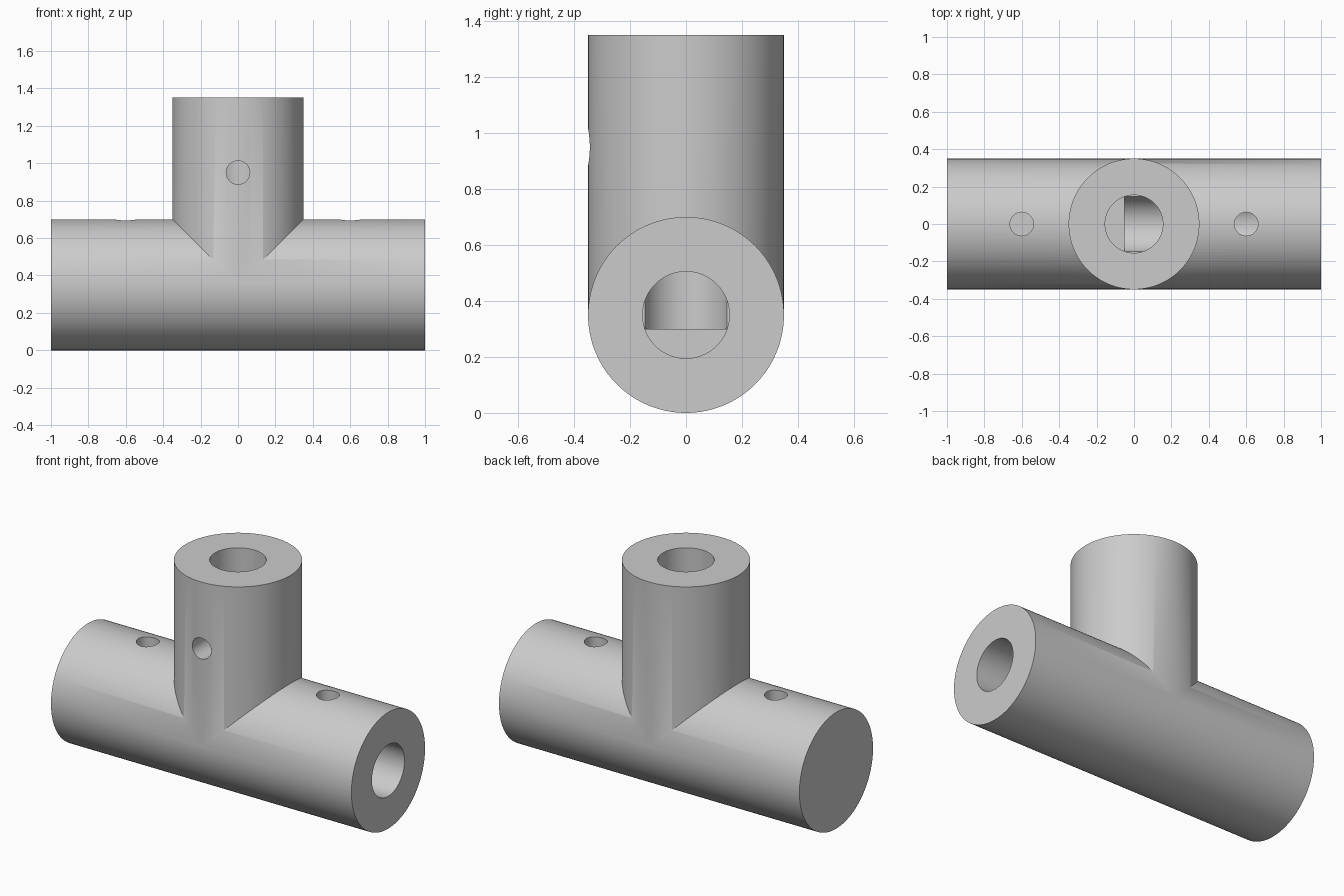
import bpy
from math import pi

default = bpy.data.objects.get("Cube")
if default:
    bpy.data.objects.remove(default, do_unlink=True)

TUBE_R, BORE_R, PIN_R = 0.35, 0.155, 0.063
AXIS_Z, TOP_Z = 0.35, 1.35

# Bare metal finish
metal = bpy.data.materials.new("light_grey")
metal.use_nodes = True
GREY = (0.6, 0.6, 0.6, 1)
metal.diffuse_color = GREY
metal.node_tree.nodes["Principled BSDF"].inputs["Base Color"].default_value = GREY


def cylinder(name, radius, axis, start, end, centre, sides=128):
    """Cylinder along one axis, from start to end on that axis."""
    loc = list(centre)
    loc["xyz".index(axis)] = (start + end) / 2
    turn = {"x": (0, pi / 2, 0), "y": (pi / 2, 0, 0), "z": (0, 0, 0)}[axis]
    bpy.ops.mesh.primitive_cylinder_add(vertices=sides, radius=radius,
                                        depth=end - start, location=loc, rotation=turn)
    obj = bpy.context.object
    obj.name = name
    obj.data.materials.append(metal)
    return obj


def combine(target, tool, operation):
    """Apply a boolean and discard the tool object."""
    tool.hide_render = True
    mod = target.modifiers.new(tool.name, "BOOLEAN")
    mod.operation, mod.object, mod.solver = operation, tool, "EXACT"
    bpy.context.view_layer.objects.active = target
    bpy.ops.object.modifier_apply(modifier=mod.name)
    bpy.data.objects.remove(tool, do_unlink=True)


# Horizontal tube with the upright branch merged into it
tee = cylinder("tee_connector", TUBE_R, "x", -1, 1, (0, 0, AXIS_Z))
branch = cylinder("branch", TUBE_R - 0.0005, "z", AXIS_Z, TOP_Z, (0, 0, 0))
combine(tee, branch, "UNION")

# Blind sockets: one from the +x end, one from the top
combine(tee, cylinder("side_socket", BORE_R, "x", -0.05, 1.1, (0, 0, AXIS_Z)), "DIFFERENCE")
combine(tee, cylinder("top_socket", BORE_R - 0.0005, "z", 0.3, TOP_Z + 0.1, (0, 0, 0)), "DIFFERENCE")

# Pin holes on top of both arms and on the front of the branch
for x in (-0.6, 0.6):
    combine(tee, cylinder("arm_pin_hole", PIN_R, "z", AXIS_Z, 0.8, (x, 0, 0), 48), "DIFFERENCE")
combine(tee, cylinder("branch_pin_hole", PIN_R, "y", -0.5, 0, (0, 0, 0.95), 48), "DIFFERENCE")

# Smooth walls with crisp rims
bpy.ops.object.select_all(action="DESELECT")
tee.select_set(True)
bpy.context.view_layer.objects.active = tee
bpy.ops.object.shade_smooth_by_angle(angle=pi / 6)
